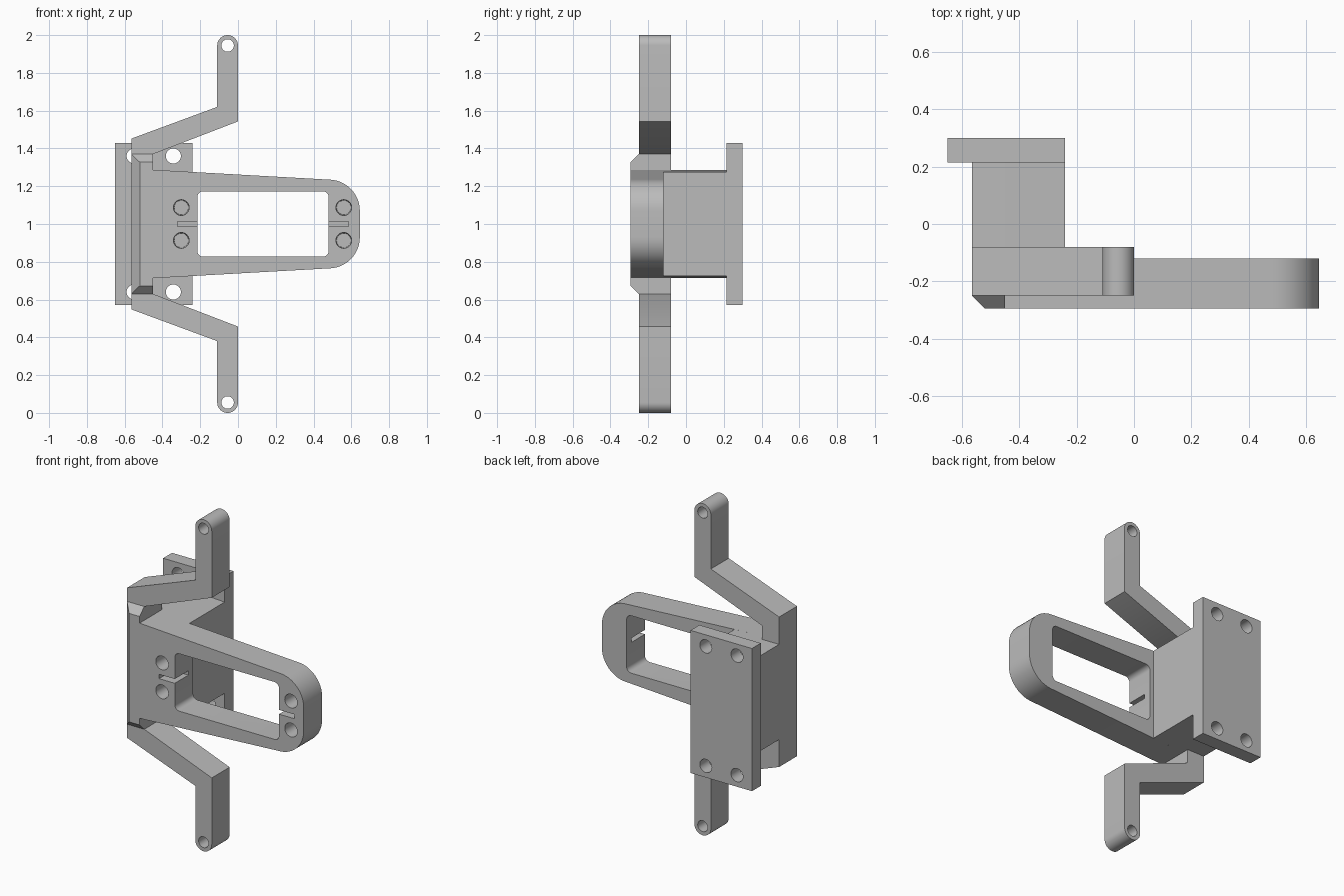
import bpy
import bmesh
from math import cos, sin, pi, radians

cube = bpy.data.objects.get("Cube")
if cube:
    bpy.data.objects.remove(cube, do_unlink=True)

MID = 1.0  # height of the symmetry plane; all parts are drawn around it

grey = bpy.data.materials.new("plain grey")
grey.use_nodes = True
grey.diffuse_color = (0.5, 0.5, 0.5, 1)
grey.node_tree.nodes["Principled BSDF"].inputs["Base Color"].default_value = (0.5, 0.5, 0.5, 1)


def finish(name, bm):
    bmesh.ops.recalc_face_normals(bm, faces=bm.faces)
    mesh = bpy.data.meshes.new(name)
    bm.to_mesh(mesh)
    bm.free()
    mesh.materials.append(grey)
    obj = bpy.data.objects.new(name, mesh)
    obj.location.z = MID
    bpy.context.collection.objects.link(obj)
    return obj


def prism(name, profile, y0, y1, shrink=1.0):
    """Extrude an (x, z) profile from y0 to y1, optionally scaling the far end."""
    bm = bmesh.new()
    n = len(profile)
    cx = sum(p[0] for p in profile) / n
    cz = sum(p[1] for p in profile) / n
    near = [bm.verts.new((x, y0, z)) for x, z in profile]
    far = [bm.verts.new((cx + (x - cx) * shrink, y1, cz + (z - cz) * shrink)) for x, z in profile]
    bm.faces.new(near)
    bm.faces.new(far[::-1])
    for i in range(n):
        j = (i + 1) % n
        bm.faces.new((near[i], far[i], far[j], near[j]))
    return finish(name, bm)


def arc(cx, cz, r, a0, a1, steps=12):
    angles = [radians(a0 + (a1 - a0) * i / steps) for i in range(steps + 1)]
    return [(cx + r * cos(a), cz + r * sin(a)) for a in angles]


def circle(cx, cz, r, steps=32):
    return arc(cx, cz, r, 0, 360, steps)[:-1]


def rect(x0, x1, half):
    return [(x0, -half), (x1, -half), (x1, half), (x0, half)]


def cut(obj, cutters):
    for cutter in cutters:
        mod = obj.modifiers.new("cut", "BOOLEAN")
        mod.operation = "DIFFERENCE"
        mod.solver = "EXACT"
        mod.object = cutter
        bpy.context.view_layer.objects.active = obj
        bpy.ops.object.modifier_apply(modifier=mod.name)
        bpy.data.objects.remove(cutter, do_unlink=True)


def smooth(obj):
    bpy.ops.object.select_all(action="DESELECT")
    obj.select_set(True)
    bpy.context.view_layer.objects.active = obj
    bpy.ops.object.shade_smooth_by_angle(angle=radians(30))


FRONT, FRAME_BACK = -0.295, -0.12
ARM_FRONT, ARM_BACK = -0.25, -0.08
LEFT, SPINE = -0.565, -0.45

# Tapered frame with a rounded end
outline = [(SPINE, 0.287), (SPINE, -0.287)]
outline += arc(0.48, -0.07, 0.165, -90, 0) + arc(0.48, 0.07, 0.165, 0, 90)
frame = prism("frame", outline, FRONT, FRAME_BACK)

# Rounded window, blind screw holes and the slot on both sides of the window
r = 0.03
window = []
for cx, cz, a in ((0.45, 0.143, 0), (-0.185, 0.143, 90), (-0.185, -0.143, 180), (0.45, -0.143, 270)):
    window += arc(cx, cz, r, a, a + 90, 6)
cutters = [prism("window_cutter", window, -0.4, 0)]
cutters.append(prism("slot_cutter", rect(-0.32, 0.585, 0.013), -0.4, -0.165))
for x in (-0.3, 0.56):
    for z in (-0.087, 0.087):
        cutters.append(prism("screw_cutter", circle(x, z, 0.042), FRONT - 0.01, -0.165, 0.9))
cut(frame, cutters)
smooth(frame)

# Spine with bevelled front edges
bm = bmesh.new()
for y, x, half in ((ARM_BACK, LEFT, 0.37), (ARM_FRONT, LEFT, 0.37), (FRONT, -0.52, 0.327)):
    for px, pz in rect(x, SPINE, half):
        bm.verts.new((px, y, pz))
bmesh.ops.convex_hull(bm, input=bm.verts)
bmesh.ops.dissolve_limit(bm, angle_limit=0.01, verts=bm.verts, edges=bm.edges)
finish("spine", bm)

# Cranked arms above and below, each with a hole in its round tip
for side, s in (("upper", 1), ("lower", -1)):
    pts = [(LEFT, 0.37), (SPINE, 0.37), (0, 0.543)]
    pts += arc(-0.055, 0.945, 0.055, 0, 180, 20)
    pts += [(-0.11, 0.62), (LEFT, 0.452)]
    arm = prism(side + "_arm", [(x, s * z) for x, z in pts], ARM_FRONT, ARM_BACK)
    cut(arm, [prism("tip_cutter", circle(-0.055, s * 0.945, 0.033), -0.4, 0.1)])
    smooth(arm)

# Block joining the frame to the mounting plate
block = [(LEFT, -0.287), (SPINE, -0.287), (-0.24, -0.275),
         (-0.24, 0.275), (SPINE, 0.287), (LEFT, 0.287)]
prism("mount_block", block, FRAME_BACK, 0.215)

# Mounting plate with four corner holes
plate = prism("mounting_plate", rect(-0.65, -0.24, 0.43), 0.215, 0.3)
cut(plate, [prism("plate_cutter", circle(x, z, 0.04), 0.1, 0.4)
            for x in (-0.55, -0.342) for z in (-0.36, 0.36)])
smooth(plate)
